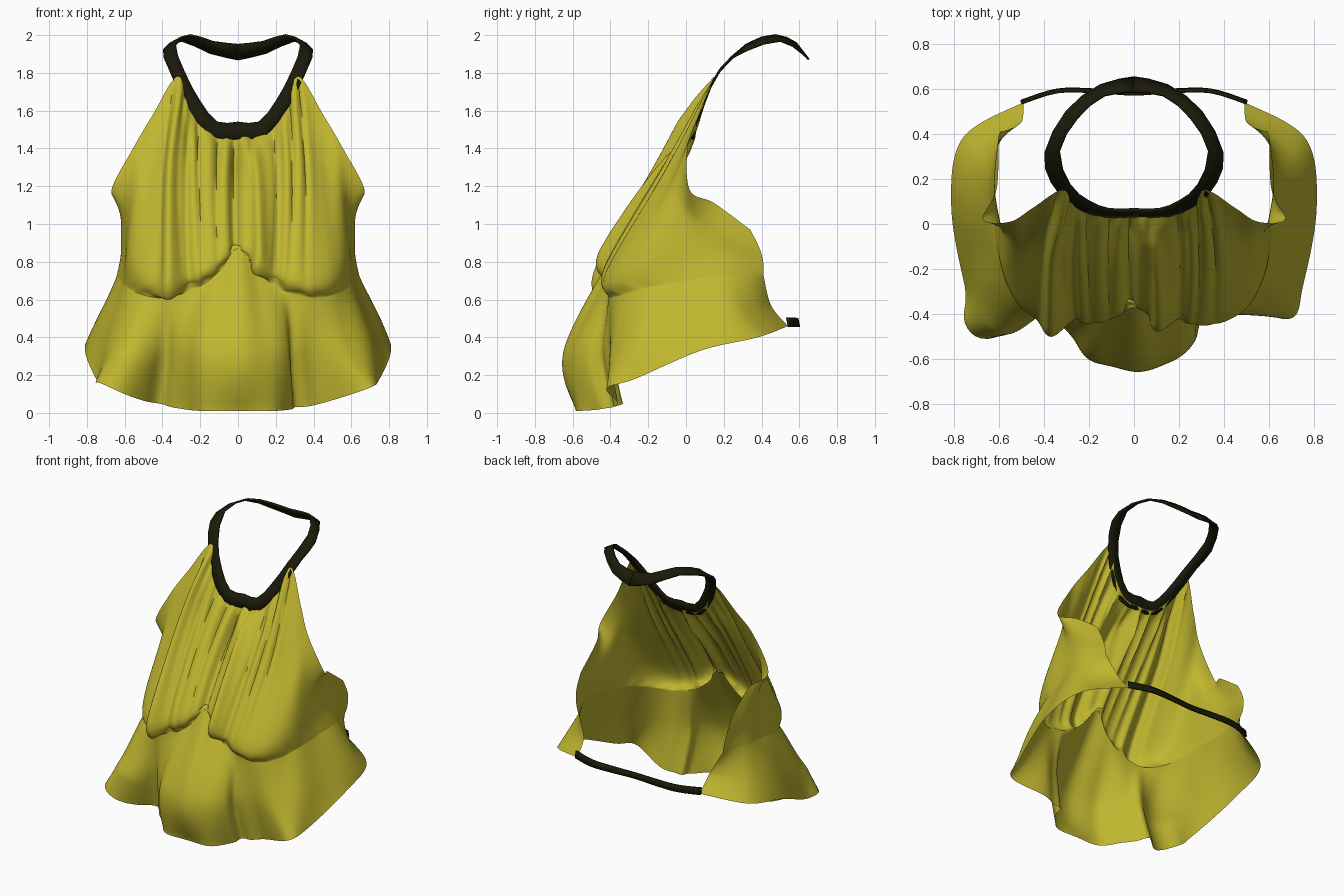
import bpy, bmesh, math
from mathutils import Vector

if "Cube" in bpy.data.objects:
    bpy.data.objects.remove(bpy.data.objects["Cube"], do_unlink=True)


def make_material(name, colour):
    mat = bpy.data.materials.new(name)
    mat.use_nodes = True
    mat.diffuse_color = colour
    mat.node_tree.nodes["Principled BSDF"].inputs["Base Color"].default_value = colour
    return mat


olive = make_material("olive yellow cloth", (0.53, 0.47, 0.029, 1))
black = make_material("black trim", (0.0105, 0.01, 0.003, 1))


def spline(points, t):
    """Point on a smooth curve through the points, t counted in points."""
    last = len(points) - 1
    i = max(0, min(int(t), last - 1))
    f = t - i
    a, b, c, d = (points[max(0, min(k, last))] for k in range(i - 1, i + 3))
    m0, m1 = (c - a) / 2, (d - b) / 2
    return (b * (2 * f**3 - 3 * f**2 + 1) + m0 * (f**3 - 2 * f**2 + f)
            + c * (3 * f**2 - 2 * f**3) + m1 * (f**3 - f**2))


def mirrored(half):
    """Full curve from -x to +x, from a half curve starting at the middle."""
    half = [Vector(p) for p in half]
    return [Vector((-p.x, p.y, p.z)) for p in half[:0:-1]] + half


def bump(x, centre, width):
    return math.exp(-((x - centre) / width) ** 2)


def finish(bm, name, mat, angle):
    mesh = bpy.data.meshes.new(name)
    bm.to_mesh(mesh)
    bm.free()
    mesh.materials.append(mat)
    obj = bpy.data.objects.new(name, mesh)
    bpy.context.collection.objects.link(obj)
    bpy.ops.object.select_all(action="DESELECT")
    obj.select_set(True)
    bpy.context.view_layer.objects.active = obj
    bpy.ops.object.shade_smooth_by_angle(angle=math.radians(angle))
    return obj


def sheet(name, rows, row_count, col_count, mat, fold=None, angle=60):
    """Loft a cloth sheet through the rows, then push folds along its normals."""
    bm = bmesh.new()
    half = (len(rows[0]) - 1) / 2
    grid, params = [], {}
    for r in range(row_count + 1):
        t = r / row_count
        line = []
        for c in range(col_count + 1):
            w = c / col_count * half * 2
            across = [spline(row, w) for row in rows]
            v = bm.verts.new(spline(across, t * (len(rows) - 1)))
            params[v] = (w - half, t)
            line.append(v)
        grid.append(line)
    for r in range(row_count):
        for c in range(col_count):
            bm.faces.new((grid[r][c], grid[r + 1][c], grid[r + 1][c + 1], grid[r][c + 1]))
    bm.normal_update()
    if fold:
        moves = [(v, v.normal * fold(*p)) for v, p in params.items()]
        for v, move in moves:
            v.co += move
    return finish(bm, name, mat, angle)


# Cross-sections of the garment, from the middle front round to the open back
neck_and_armhole = mirrored([(0, .05, 1.47), (.13, .055, 1.49), (.24, .09, 1.61),
                             (.32, .15, 1.78), (.45, .07, 1.58), (.55, .01, 1.41),
                             (.67, .02, 1.18), (.61, .15, 1.11), (.6, .34, .97)])
chest = mirrored([(0, -.15, 1.22), (.14, -.16, 1.22), (.26, -.15, 1.25),
                  (.37, -.1, 1.3), (.46, -.08, 1.25), (.55, -.07, 1.17),
                  (.6, .02, 1.04), (.62, .18, .96), (.6, .39, .87)])
bust = mirrored([(0, -.35, .93), (.12, -.41, .84), (.25, -.43, .78),
                 (.38, -.42, .75), (.5, -.35, .77), (.58, -.2, .83),
                 (.6, 0, .84), (.62, .2, .84), (.59, .41, .79)])
seam = mirrored([(0, -.37, .87), (.1, -.4, .75), (.22, -.41, .66),
                 (.39, -.4, .61), (.52, -.32, .63), (.59, -.18, .67),
                 (.62, 0, .7), (.64, .2, .73), (.58, .41, .73)])
skirt = mirrored([(0, -.64, .33), (.16, -.61, .33), (.27, -.51, .33),
                  (.4, -.4, .33), (.58, -.39, .35), (.69, -.24, .4),
                  (.73, .03, .48), (.72, .29, .53), (.5, .45, .57)])
hem = mirrored([(0, -.58, .01), (.18, -.57, .01), (.29, -.45, .02),
                (.44, -.36, .05), (.69, -.42, .13), (.75, -.27, .18),
                (.81, .08, .33), (.76, .38, .4), (.49, .54, .46)])


def bodice_folds(s, t):
    # Gathers under the neck band, two long pleats and puckers at the seam
    fade = 1 / (1 + math.exp((abs(s) - 3.1) * 6))
    gather = abs(math.sin(s * 4.1 + 0.5 + 0.5 * math.sin(2 * s + 3 * t))) ** 0.7 - 0.6
    depth = 0.045 * min(1, t * 8 + 0.1) * (1 - t) ** 1.3
    d = gather * depth * fade
    swell = min(1, t * 5) * min(1, (1 - t) * 8)
    d += swell * 0.055 * bump(s, -2.7 - 0.2 * t, 0.32)
    d += swell * 0.05 * bump(s, 0.4 + 0.8 * t, 0.3)
    d -= swell * 0.04 * bump(s, -0.1, 0.2)
    d -= swell * 0.025 * (bump(s, -2.1, 0.2) + bump(s, 1.7, 0.2))
    d += 0.006 * math.sin(s * 9) * bump(t, 0.95, 0.12) * min(1, (1 - t) * 12) * bump(s, 0, 4)
    return d


def skirt_folds(s, t):
    # Broad folds that open out toward the hem
    grow = min(1, t * 1.6)
    d = 0.008 * math.sin(s * 4 + 1) * math.sin(math.pi * t)
    d += 0.09 * bump(s, -3.8, 0.6) * grow
    d -= 0.04 * (bump(s, -2.9, 0.25) + bump(s, 2.3, 0.2)) * grow
    return d * min(1, (8 - abs(s)) * 1.5)


sheet("bodice", [neck_and_armhole, chest, bust, seam], 56, 200, olive, bodice_folds)
sheet("flared_skirt", [seam, skirt, hem], 36, 200, olive, skirt_folds)

# Halter band: a flat ribbon running round the neck
band_inner = mirrored([(0, .065, 1.54), (.11, .065, 1.54), (.2, .1, 1.65),
                       (.28, .17, 1.8), (.33, .32, 1.95), (.25, .47, 2.0),
                       (.13, .57, 1.965), (0, .585, 1.95)])
band_outer = mirrored([(0, .035, 1.45), (.15, .035, 1.47), (.28, .09, 1.64),
                       (.37, .19, 1.83), (.395, .32, 1.92), (.3, .5, 1.97),
                       (.15, .615, 1.905), (0, .65, 1.87)])
neck_band = sheet("neck_band", [band_inner, band_outer], 2, 28, black, angle=30)

# Back strap: a narrow ribbon joining the two side panels
strap_path = [(0, .575), (.17, .585), (.34, .585), (.5, .535)]
strap_top = mirrored([(x, y, .505 - .02 * (.5 - x)) for x, y in strap_path])
strap_bottom = mirrored([(x, y + .01, .455) for x, y in strap_path])
back_strap = sheet("back_strap", [strap_top, strap_bottom], 1, 24, black, angle=30)

for ribbon in (neck_band, back_strap):
    solid = ribbon.modifiers.new("thickness", "SOLIDIFY")
    solid.thickness = 0.012
    solid.offset = 0
